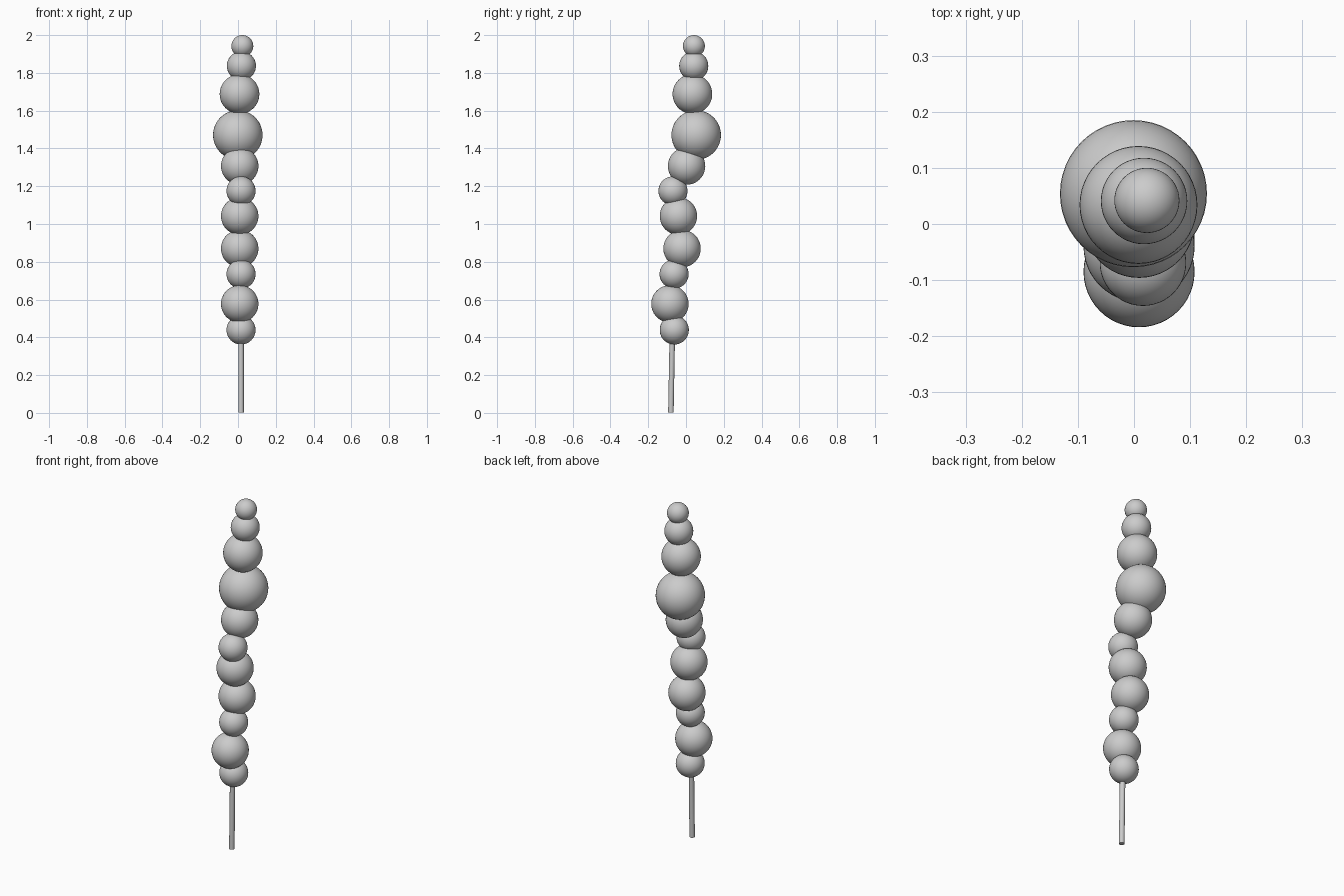
import bpy
from mathutils import Vector

if "Cube" in bpy.data.objects:
    bpy.data.objects.remove(bpy.data.objects["Cube"])

# (x, y, z, radius) of each bead, bottom to top
beads = [
    (0.016, -0.062, 0.439, 0.077),
    (0.009, -0.085, 0.577, 0.099),
    (0.016, -0.063, 0.735, 0.077),
    (0.009, -0.021, 0.870, 0.099),
    (0.009, -0.040, 1.042, 0.099),
    (0.016, -0.069, 1.175, 0.077),
    (0.009, 0.003, 1.307, 0.099),
    (-0.001, 0.054, 1.471, 0.131),
    (0.008, 0.034, 1.688, 0.105),
    (0.018, 0.041, 1.837, 0.077),
    (0.023, 0.042, 1.942, 0.058),
]


def smooth(obj):
    for o in bpy.context.selected_objects:
        o.select_set(False)
    obj.select_set(True)
    bpy.context.view_layer.objects.active = obj
    bpy.ops.object.shade_smooth_by_angle()


# stacked foliage balls
for i, (x, y, z, r) in enumerate(beads):
    bpy.ops.mesh.primitive_uv_sphere_add(segments=48, ring_count=24, radius=r, location=(x, y, z))
    ball = bpy.context.object
    ball.name = f"ball_{i + 1}"
    smooth(ball)

# thin, slightly leaning stem
low, high = Vector((0.016, -0.080, 0.001)), Vector((0.016, -0.072, 0.44))
axis = high - low
bpy.ops.mesh.primitive_cylinder_add(vertices=24, radius=0.0145, depth=axis.length,
                                    location=(low + high) / 2)
stem = bpy.context.object
stem.name = "stem"
stem.rotation_euler = axis.to_track_quat('Z', 'Y').to_euler()
smooth(stem)
